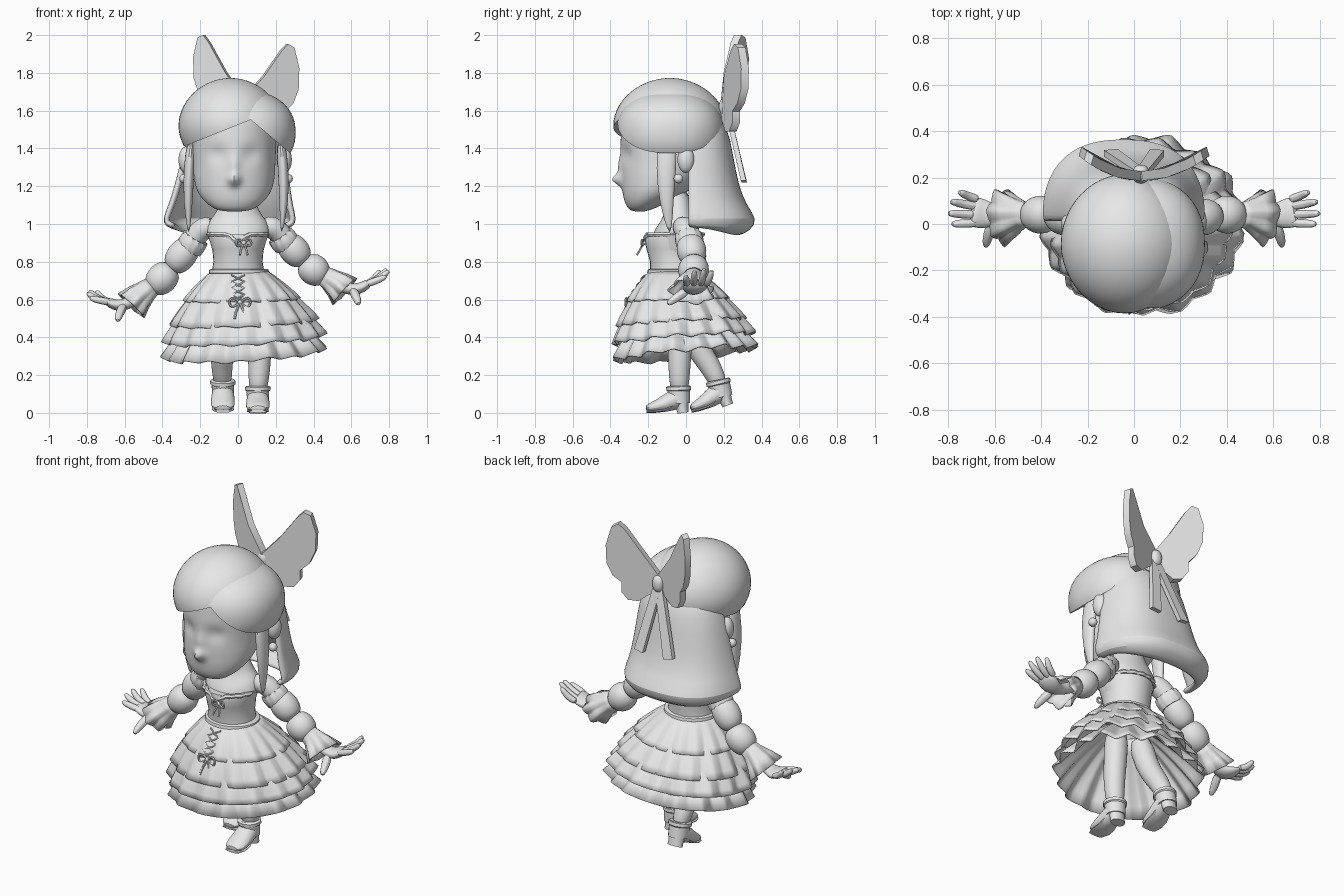
import bpy, bmesh, math
from math import sin, cos, pi, tau, exp
from mathutils import Vector as V, Matrix

old = bpy.data.objects.get("Cube")
if old:
    bpy.data.objects.remove(old)

clay = bpy.data.materials.new("light grey")
clay.use_nodes = True
clay.diffuse_color = (0.8, 0.8, 0.8, 1)
clay.node_tree.nodes["Principled BSDF"].inputs["Base Color"].default_value = (0.8, 0.8, 0.8, 1)
parts = []


def finish(name, bm, subsurf=0, thick=0):
    bmesh.ops.recalc_face_normals(bm, faces=bm.faces)
    me = bpy.data.meshes.new(name)
    bm.to_mesh(me)
    bm.free()
    me.materials.append(clay)
    ob = bpy.data.objects.new(name, me)
    bpy.context.collection.objects.link(ob)
    if thick:
        m = ob.modifiers.new("thickness", "SOLIDIFY")
        m.thickness, m.offset = thick, 0
    if subsurf:
        m = ob.modifiers.new("smooth", "SUBSURF")
        m.levels = m.render_levels = subsurf
    parts.append(ob)
    return ob


def loft(name, rings, closed=True, caps=True, **kw):
    """Skin a list of rings of points."""
    bm = bmesh.new()
    vs = [[bm.verts.new(p) for p in ring] for ring in rings]
    n = len(vs[0])
    for a, b in zip(vs, vs[1:]):
        for i in range(n if closed else n - 1):
            j = (i + 1) % n
            bm.faces.new((a[i], a[j], b[j], b[i]))
    if caps and closed:
        bm.faces.new(vs[0])
        bm.faces.new(vs[-1])
    return finish(name, bm, **kw)


def tri(a):
    return math.asin(sin(a)) * 2 / pi


def power(c, e):
    return math.copysign(abs(c) ** e, c)


def spline(rows, steps):
    """Catmull-Rom rows between the given ones."""
    rows, out = [rows[0]] + rows + [rows[-1]], []
    for p0, p1, p2, p3 in zip(rows, rows[1:], rows[2:], rows[3:]):
        for k in range(steps):
            t = k / steps
            out.append([b + .5 * t * (c - a + t * (2 * a - 5 * b + 4 * c - d + t * (3 * (b - c) + d - a)))
                        for a, b, c, d in zip(p0, p1, p2, p3)])
    return out + [rows[-1]]


def stack(name, cx, rows, sides=28, **kw):
    """Upright body from rows of height, centre y, half width, half depth."""
    return loft(name, [[V((cx + rx * cos(tau * i / sides), cy + ry * sin(tau * i / sides), z))
                        for i in range(sides)] for z, cy, rx, ry in rows], **kw)


def tube(name, pts, radii, sides=14, ref=(0, 1, 0), waves=0, ripple=None, **kw):
    """Round or oval tube along points; ripple is the frill strength per point."""
    pts, rings = [V(p) for p in pts], []
    for k, p in enumerate(pts):
        t = (pts[min(k + 1, len(pts) - 1)] - pts[max(k - 1, 0)]).normalized()
        u = V(ref).cross(t).normalized()
        v = t.cross(u)
        r = radii[k] if isinstance(radii, (list, tuple)) else radii
        ru, rv = r if isinstance(r, tuple) else (r, r)
        ring = []
        for i in range(sides):
            a = tau * i / sides
            w = 1 + (ripple[k] * tri(waves * a) if ripple else 0)
            ring.append(p + u * ru * w * cos(a) + v * rv * w * sin(a))
        rings.append(ring)
    return loft(name, rings, **kw)


def ball(name, loc, size, cut=None, square=1):
    """Ellipsoid, squarer below 1, optionally sliced below a plane (point, upward normal)."""
    bm = bmesh.new()
    bmesh.ops.create_uvsphere(bm, u_segments=48, v_segments=28, radius=1)
    for v in bm.verts:
        n = sum(abs(c) ** (2 / square) for c in v.co) ** (square / 2)
        v.co = V([l + s * c / n for l, s, c in zip(loc, size, v.co)])
    if cut:
        geom = bm.verts[:] + bm.edges[:] + bm.faces[:]
        res = bmesh.ops.bisect_plane(bm, geom=geom, plane_co=cut[0], plane_no=cut[1], clear_inner=True)
        edges = [e for e in res["geom_cut"] if isinstance(e, bmesh.types.BMEdge)]
        bmesh.ops.contextual_create(bm, geom=edges)
    return finish(name, bm)


def plate(name, pts, depth):
    bm = bmesh.new()
    f = bm.faces.new([bm.verts.new(p) for p in pts])
    ext = bmesh.ops.extrude_face_region(bm, geom=[f])["geom"]
    bmesh.ops.translate(bm, vec=depth, verts=[v for v in ext if isinstance(v, bmesh.types.BMVert)])
    return finish(name, bm)


# Head with soft nose and eye sockets
head = stack("head", -.02, spline([(1.066, -.245, .03, .02), (1.078, -.24, .095, .06), (1.115, -.21, .15, .113),
                                   (1.17, -.165, .192, .17), (1.24, -.13, .212, .21), (1.33, -.11, .218, .231),
                                   (1.46, -.1, .222, .245), (1.6, -.09, .22, .23), (1.7, -.09, .12, .12)], 7), sides=96)
for v in head.data.vertices:
    x, z = v.co.x + .02, v.co.z
    if v.co.y < -.2:
        v.co.y -= .048 * exp(-(x / .03) ** 2 - ((z - 1.235) / .032) ** 2)
        v.co.y -= .018 * exp(-(x / .03) ** 2 - ((z - 1.31) / .055) ** 2)
        v.co.y += .016 * exp(-((abs(x) - .09) / .05) ** 2 - ((z - 1.37) / .045) ** 2)

# Hair: two swept lobes meeting at a side parting
ball("main_hair_lobe", (-.04, -.085, 1.52), (.275, .3, .253), ((0, 0, 1.525), (-.4, 0, 1)), square=1.03)
ball("side_hair_lobe", (.02, -.085, 1.485), (.285, .288, .225), ((.07, 0, 1.55), (.85, 0, 1)), square=.9)

# Long back hair with a flared, tucked hem
rings = []
for z, w, yb, cx, lift in [(1.6, .13, .12, 0, 0), (1.52, .225, .205, -.01, 0), (1.36, .26, .232, -.02, 0),
                           (1.2, .29, .262, -.03, 0), (1.09, .315, .305, -.04, 0), (1.025, .34, .362, -.045, 0),
                           (.98, .33, .335, -.045, .02), (.945, .29, .26, -.045, .045)]:
    ring = []
    for i in range(25):
        a = pi * i / 24
        ring.append(V((cx + w * power(cos(a), .8), .01 + (yb - .01) * sin(a) ** .8,
                       z + lift * cos(a) ** 4)))
    rings.append(ring)
loft("back_hair", rings, closed=False, thick=.035, subsurf=1)

for s in (1, -1):
    tube("side_lock", [(s * .235 - .01, -.1, 1.45), (s * .25 - .01, -.105, 1.3), (s * .255 - .01, -.105, 1.12),
                       (s * .245 - .015, -.085, .95)], [(.025, .055), (.03, .055), (.026, .04), (.006, .01)], subsurf=1)
    ball("ear", (s * .26 - .015, 0, 1.34), (.04, .045, .07))
    ball("earring", (s * .275 - .01, -.04, 1.24), (.025, .025, .025))

# Hair bow with curved wings
wing = [(0, 1.66), (.1, 1.8), (.185, 1.95), (.215, 1.99), (.245, 1.975), (.268, 1.87), (.265, 1.76),
        (.24, 1.68), (.2, 1.63), (.2, 1.57), (.17, 1.52), (.12, 1.51), (.05, 1.56), (0, 1.59)]
for s, wide, lean in [(1, 1.1, -.17), (-1, 1, .05)]:
    plate("bow_wing", [(.03 + s * wide * u, .185 + 1.5 * u * u, z + lean * u) for u, z in wing],
          (-s * .012, .04, 0))
    x = .1 if s > 0 else -.1
    plate("bow_tail", [(.03 - s * .02, .205, 1.6), (.03 + s * .03, .205, 1.6),
                       (x + s * .03, .29, 1.23), (x - s * .03, .295, 1.22)], (0, .028, 0))
ball("bow_knot", (.03, .215, 1.62), (.036, .04, .052), square=.85)

# Torso and bodice
stack("upper_body", 0, [(.74, -.06, .12, .11), (.9, -.06, .14, .13), (.96, -.05, .175, .125),
                        (1.02, -.035, .155, .095), (1.065, -.035, .105, .075), (1.2, -.06, .08, .07)], subsurf=1)
stack("bodice", 0, [(.73, -.06, .142, .13), (.8, -.06, .13, .13), (.87, -.065, .136, .145),
                    (.92, -.068, .148, .153), (.945, -.065, .146, .15)])
stack("waistband", .005, [(.735, -.06, .152, .14), (.74, -.06, .16, .146),
                          (.757, -.06, .157, .143), (.762, -.06, .148, .135)])
frill = []
for i in range(73):
    a = tau * i / 72
    dip = .04 * exp(-(cos(a) / .25) ** 2) if sin(a) < 0 else 0
    r = .15 * (1 + .03 * tri(a * 18))
    frill.append((r * cos(a), -.065 + r * sin(a), .945 - dip))
tube("neckline_frill", frill, .013, sides=6, ref=(0, 0, 1))


# Skirt: four pleated tiers, tilted slightly, the lower ones fuller
def tier(name, top, r0, hem, r1, phase, fold, pleats=17):
    rings = []
    for k in range(7):
        t = k / 6
        z = top + (hem - top) * t
        r = r0 + (r1 - r0) * (1.25 * t - .25 * t * t)
        f = (.75 - z) / .42
        ring = []
        for i in range(pleats * 10):
            a = tau * i / (pleats * 10)
            w = tri(pleats * a + phase) + .5 * sin(7 * a + phase)
            q = r + fold * t * w
            x, y = q * cos(a), .885 * q * sin(a)
            ring.append(V((.01 + .027 * f + x, -.06 + .055 * f + y,
                           z + f * (.06 * x + .09 * y) + .5 * fold * t * w)))
        rings.append(ring)
    loft(name, rings, caps=False, thick=.008)


tier("skirt_top_tier", .75, .145, .595, .302, 0, .009)
tier("skirt_second_tier", .69, .2, .475, .383, 1.5, .013)
tier("skirt_third_tier", .57, .29, .39, .42, 3, .017)
tier("skirt_bottom_tier", .64, .1, .31, .423, 4.5, .019)


# Lacing and string bows
def string_bow(name, c, size):
    for s in (1, -1):
        tube(name + "_loop", [V(c) + V((s * size * sin(t), -.01 * sin(t), .4 * size * sin(2 * t)))
                              for t in [pi * i / 14 for i in range(15)]], .006, sides=6)
        tube(name + "_tail", [c, V(c) + V((s * size * .4, -.02, -size)),
                              V(c) + V((s * size * .5, -.035, -size * 1.6))], .006, sides=6)
    ball(name + "_knot", c, (.013, .013, .013))


for k in range(4):
    z, y = .73 - .035 * k, -.215 - .024 * k
    for s in (1, -1):
        tube("lace", [(-s * .035, y, z), (0, y - .02, z - .017), (s * .035, y - .024, z - .035)], .005, sides=6)
string_bow("skirt_bow", (.01, -.31, .585), .055)
string_bow("bodice_bow", (.03, -.225, .9), .04)

# Arms: mirrored, the left one raised a little
for s in (1, -1):
    def P(x, y, z):
        return V((s * x, y, z + s * (x - .15) * .09))
    tube("shoulder", [P(.12, -.03, .99), P(.18, -.01, .985), P(.225, .01, .945), P(.27, .02, .87)],
         [.05, .064, .062, .055], subsurf=1)
    tube("arm_band", [P(.222, .01, .935), P(.235, .015, .915), P(.25, .02, .895), P(.262, .025, .875)],
         [.066, .074, .074, .068], sides=48, waves=12, ripple=[.09, 0, 0, .05])
    tube("upper_puff", [P(.24, .02, .91), P(.27, .025, .88), P(.305, .03, .84), P(.335, .035, .805), P(.36, .035, .78)],
         [.055, .076, .082, .07, .045], sides=20, subsurf=1)
    tube("lower_puff", [P(.345, .035, .79), P(.37, .04, .765), P(.405, .04, .73), P(.44, .04, .705), P(.47, .04, .685)],
         [.05, .078, .086, .074, .045], sides=20, subsurf=1)
    tube("cuff", [P(.45, .04, .7), P(.48, .04, .68), P(.525, .035, .645), P(.565, .03, .605)],
         [.048, .055, (.07, .085), (.085, .115)], sides=56, waves=7, ripple=[0, .03, .08, .12], caps=False, thick=.008)
    tube("wrist_and_palm", [P(.46, .04, .69), P(.55, .035, .635), P(.59, .035, .615), P(.635, .04, .61),
                            P(.68, .05, .63), P(.7, .055, .645)],
         [.035, .033, (.032, .042), (.032, .062), (.027, .07), (.016, .058)], subsurf=1)
    for y0, y1, x, z in [(.105, .135, .755, .7), (.075, .095, .79, .705), (.04, .045, .8, .695), (.005, 0, .785, .67)]:
        tube("finger", [P(.665, y0, .63), P((.68 + x) / 2, (y0 + y1) / 2, .648), P(x - .012, y1, z - .01), P(x, y1, z)],
             [.021, .021, .017, .008], sides=8, subsurf=1)
    tube("thumb", [P(.605, .01, .61), P(.625, -.04, .575), P(.635, -.08, .545), P(.638, -.1, .53)],
         [.028, .026, .021, .01], sides=8, ref=(1, 0, 0), subsurf=1)

# Legs
tube("left_leg", [(.1, -.03, .62), (.11, -.03, .4), (.115, -.035, .28), (.11, -.035, .18), (.105, -.035, .1)],
     [.075, .066, .063, .055, .048], subsurf=1)
tube("right_leg", [(-.06, -.03, .62), (-.075, .02, .41), (-.085, .085, .31), (-.085, .14, .23), (-.08, .185, .13)],
     [.075, .066, .064, .056, .047], subsurf=1)


# Heeled boots, toe at the local origin
def boot(side, origin, pitch):
    m = Matrix.Translation(origin) @ Matrix.Rotation(pitch, 4, "X")

    def place(*pts):
        return [m @ V((0, y, z)) for y, z in pts]
    tube(side + "_boot_foot", place((0, .02), (.04, .03), (.09, .042), (.14, .065), (.18, .08), (.22, .08)),
         [(.018, .045), (.03, .064), (.042, .066), (.055, .062), (.055, .058), (.04, .05)],
         ref=(1, 0, 0), subsurf=1)
    tube(side + "_boot_sole", place((.005, .008), (.05, .008), (.1, .014), (.15, .04), (.19, .05)),
         [(.008, .045), (.008, .06), (.008, .058), (.008, .05), (.008, .045)], ref=(1, 0, 0))
    tube(side + "_boot_heel", place((.192, .07), (.195, .03), (.2, 0)), [(.05, .038), (.046, .034), (.046, .03)])
    tube(side + "_boot_shaft", place((.18, .05), (.178, .1), (.175, .14)), [.057, .059, .062])
    tube(side + "_boot_cuff", place((.176, .115), (.176, .12), (.175, .138), (.175, .143)), [.06, .067, .067, .058])


boot("left", (.105, -.215, 0), 0)
boot("right", (-.08, .025, 0), .2)

# Smooth shading with crisp edges
bpy.ops.object.select_all(action="DESELECT")
for ob in parts:
    ob.select_set(True)
bpy.context.view_layer.objects.active = parts[0]
bpy.ops.object.shade_smooth_by_angle(angle=math.radians(40))
